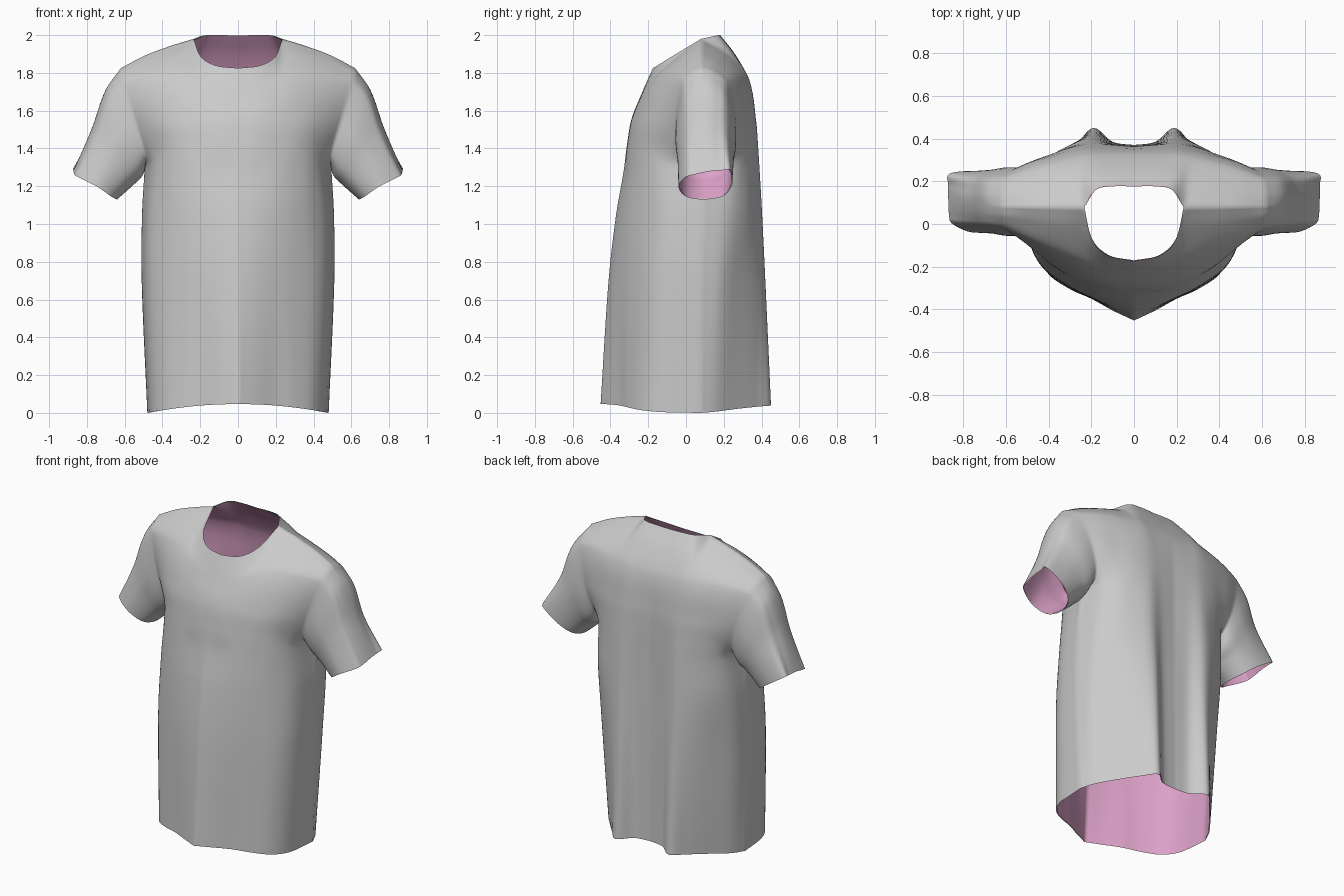
import bpy, bmesh
from mathutils import Vector

if "Cube" in bpy.data.objects:
    bpy.data.objects.remove(bpy.data.objects["Cube"])

N = 6  # samples per control span


def spline(pts, knots=None):
    """Smooth curve through pts (Hermite, uneven knots allowed)."""
    k = knots or list(range(len(pts)))
    last = len(pts) - 1
    tan = []
    for i in range(last + 1):
        a, b = max(i - 1, 0), min(i + 1, last)
        tan.append((pts[b] - pts[a]) / (k[b] - k[a]))
    out = []
    for i in range(last):
        h = k[i + 1] - k[i]
        for s in range(N):
            t = s / N
            t2, t3 = t * t, t * t * t
            out.append(pts[i] * (2*t3 - 3*t2 + 1) + tan[i] * h * (t3 - 2*t2 + t)
                       + pts[i + 1] * (3*t2 - 2*t3) + tan[i + 1] * h * (t3 - t2))
    out.append(pts[last].copy())
    return out


def loft(rows, knots):
    """Smooth through already sampled rows; returns grid[row][column]."""
    cols = [spline(list(c), knots) for c in zip(*rows)]
    return [list(r) for r in zip(*cols)]


def row(xs, ys, zs):
    if not isinstance(zs, (list, tuple)):
        zs = [zs] * len(xs)
    return [Vector(p) for p in zip(xs, ys, zs)]


def panel(rows):
    """Loft a panel; its top row has a corner where neckline meets shoulder."""
    top = rows[-1]
    sampled = [spline(r) for r in rows[:-1]]
    sampled.append(spline(top[:4])[:-1] + spline(top[3:]))
    return loft(sampled, KNOTS)


# widths and heights shared by the front and back panels
X_WAIST = (0, .1, .2, .3, .4, .475, .508)
X_CHEST = (0, .1, .2, .3, .39, .455, .495)
X_PIT = (0, .1, .2, .3, .385, .445, .49)
X_MID = (0, .1, .2, .3, .39, .47, .54)
X_YOKE = (0, .12, .21, .29, .39, .5, .605)
X_RISE = (0, .12, .208, .265, .37, .495, .617)
Z_PIT = (1.4, 1.4, 1.4, 1.4, 1.39, 1.37, 1.36)
Z_MID = (1.55, 1.55, 1.55, 1.55, 1.55, 1.54, 1.53)
KNOTS = [0, .66, 1.01, 1.24, 1.34, 1.5, 1.72, 1.81, 1.9]


def hem(xs, ys):
    return row(xs, ys, [.047 * (1 - (x / .48) ** 2) for x in xs])


# front panel, hem to neckline and shoulder
front = panel([
    hem((0, .1, .2, .3, .4, .46, .48), (-.452, -.405, -.35, -.305, -.235, -.12, .08)),
    row((0, .1, .2, .3, .42, .485, .51), (-.41, -.385, -.345, -.295, -.21, -.1, .08), .7),
    row(X_WAIST, (-.37, -.355, -.325, -.277, -.203, -.095, .09), 1.05),
    row(X_CHEST, (-.33, -.32, -.3, -.257, -.193, -.09, .1), 1.28),
    row(X_PIT, (-.315, -.31, -.287, -.248, -.19, -.115, -.03), Z_PIT),
    row(X_MID, (-.29, -.285, -.265, -.23, -.183, -.122, -.055), Z_MID),
    row(X_YOKE, (-.235, -.222, -.19, -.15, -.11, -.065, -.02), (1.69, 1.705, 1.74, 1.775, 1.78, 1.77, 1.745)),
    row(X_RISE, (-.205, -.186, -.13, -.035, -.015, .01, .03), (1.76, 1.775, 1.818, 1.89, 1.88, 1.848, 1.803)),
    row((0, .12, .2, .235, .35, .49, .62), (-.175, -.15, -.07, .08, .08, .08, .08),
        (1.825, 1.84, 1.89, 1.98, 1.945, 1.893, 1.825)),
])
# back panel with a fold either side of the centre
back = panel([
    hem((0, .1, .19, .27, .36, .44, .48), (.37, .385, .45, .37, .265, .165, .08)),
    row((0, .1, .19, .285, .39, .475, .51), (.37, .38, .42, .375, .285, .19, .08), .7),
    row(X_WAIST, (.367, .377, .403, .37, .31, .22, .09), 1.05),
    row(X_CHEST, (.365, .375, .39, .362, .315, .243, .1), 1.28),
    row(X_PIT, (.365, .373, .382, .36, .323, .28, .23), Z_PIT),
    row(X_MID, (.36, .367, .37, .353, .325, .298, .265), Z_MID),
    row(X_YOKE, (.335, .335, .332, .315, .29, .258, .22), (1.76, 1.76, 1.77, 1.775, 1.775, 1.765, 1.745)),
    row(X_RISE, (.265, .263, .252, .22, .2, .175, .15), (1.89, 1.893, 1.896, 1.895, 1.875, 1.845, 1.803)),
    row((0, .1, .18, .235, .35, .49, .62), (.18, .18, .163, .08, .08, .08, .08),
        (1.998, 2.0, 1.998, 1.98, 1.945, 1.893, 1.825)),
])

# join side seams below the armpit and shoulder seams at the top
PIT = 3 * N
for j in range(PIT + 1):
    mid = (front[j][-1] + back[j][-1]) / 2
    front[j][-1], back[j][-1] = mid, mid.copy()
for i in range(3 * N, len(front[-1])):
    back[-1][i] = front[-1][i].copy()

# sleeve: rings from the armhole to the cuff, starting at the top and going over the front
upper = row((.70, .695, .675, .6, .53, .51, .53, .6, .68, .70),
            (.095, .03, -.015, -.055, -.02, .1, .23, .265, .22, .16),
            (1.71, 1.685, 1.635, 1.45, 1.3, 1.25, 1.3, 1.46, 1.645, 1.695))
middle = row((.77, .76, .735, .66, .59, .55, .59, .66, .745, .767),
             (.1, .03, -.01, -.045, -.01, .1, .22, .255, .22, .16),
             (1.515, 1.495, 1.465, 1.35, 1.24, 1.21, 1.25, 1.37, 1.48, 1.505))
cuff = row((.87, .867, .85, .75, .67, .64, .67, .75, .865, .87),
           (.12, .05, .0, -.04, .0, .1, .2, .245, .235, .18),
           (1.28, 1.265, 1.25, 1.2, 1.145, 1.13, 1.15, 1.21, 1.285, 1.285))


def ring(pts):
    closed = spline(pts[-2:] + pts + pts[:3])
    return closed[2 * N:(len(pts) + 2) * N + 1]


armhole = [r[-1] for r in reversed(front[PIT:])] + [r[-1] for r in back[PIT + 1:]]
sleeve = loft([armhole, ring(upper), ring(middle), ring(cuff)], [0, .2, .5, 1])

# assemble one half and weld the seams
bm = bmesh.new()


def add_grid(grid, flip):
    v = [[bm.verts.new(p) for p in r] for r in grid]
    for j in range(len(v) - 1):
        for i in range(len(v[0]) - 1):
            q = [v[j][i], v[j][i + 1], v[j + 1][i + 1], v[j + 1][i]]
            bm.faces.new(q[::-1] if flip else q)


add_grid(front, False)
add_grid(back, True)
add_grid(sleeve, False)
bmesh.ops.remove_doubles(bm, verts=bm.verts, dist=.0008)
bmesh.ops.recalc_face_normals(bm, faces=bm.faces)
probe = min(bm.faces, key=lambda f: f.calc_center_median().y)
if probe.normal.y > 0:
    bmesh.ops.reverse_faces(bm, faces=bm.faces)
for v in bm.verts:
    v.co.z = min(max(v.co.z, 0), 2)
mesh = bpy.data.meshes.new("shirt")
bm.to_mesh(mesh)
bm.free()

shirt = bpy.data.objects.new("shirt", mesh)
bpy.context.collection.objects.link(shirt)
bpy.context.view_layer.objects.active = shirt
shirt.select_set(True)
bpy.ops.object.shade_smooth()

# grey cloth outside, pink lining inside
for name, color in (("cloth", (.8, .8, .8, 1)), ("lining", (.72, .36, .58, 1))):
    mat = bpy.data.materials.new(name)
    mat.diffuse_color = color
    mat.use_nodes = True
    mat.node_tree.nodes["Principled BSDF"].inputs["Base Color"].default_value = mat.diffuse_color
    mesh.materials.append(mat)
mirror = shirt.modifiers.new("mirror", 'MIRROR')
mirror.use_clip = True
mirror.merge_threshold = .0005
shell = shirt.modifiers.new("lining", 'SOLIDIFY')
shell.thickness = .005
shell.offset = -1
shell.use_rim = False
shell.material_offset = 1
